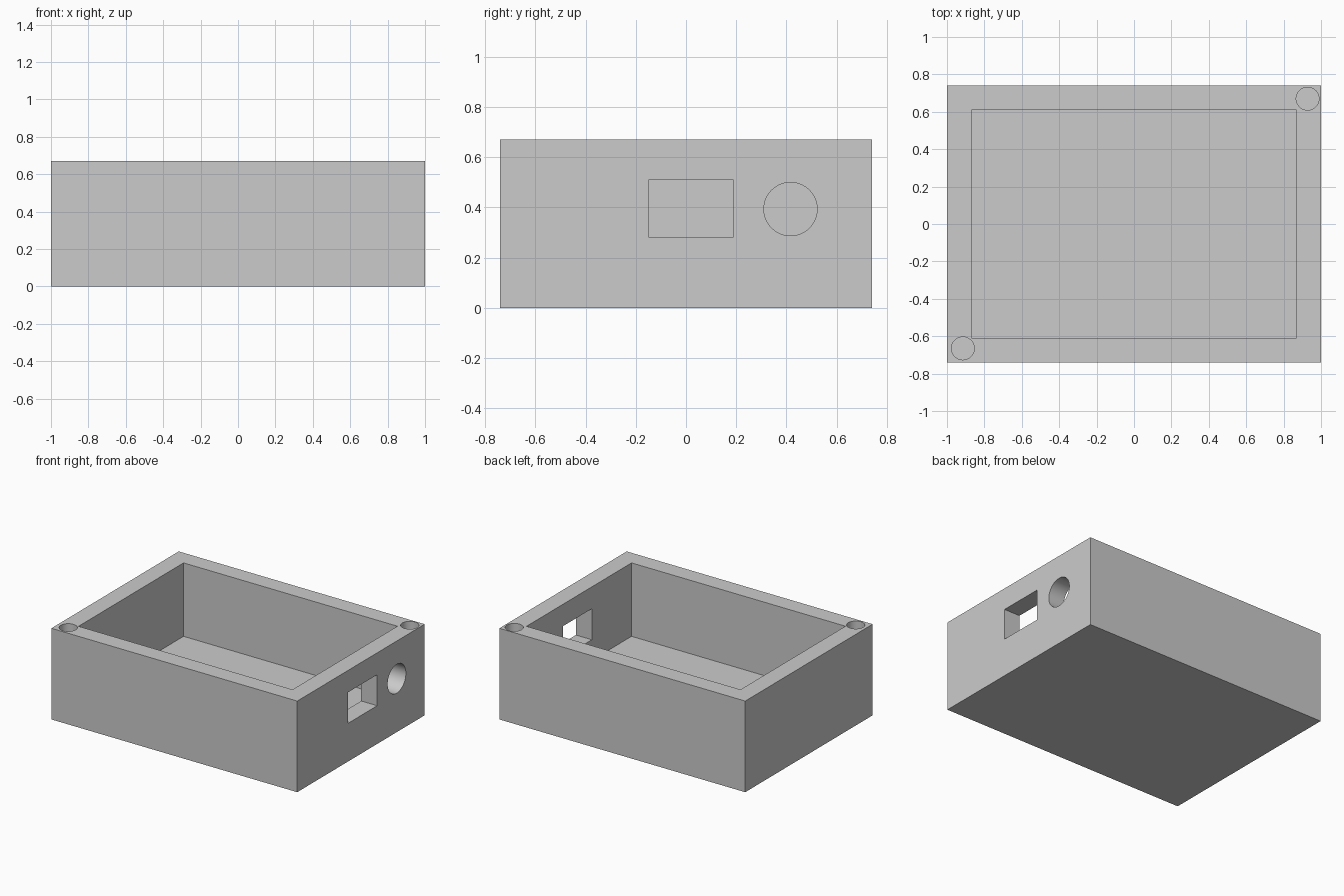
import bpy
import math

if "Cube" in bpy.data.objects:
    bpy.data.objects.remove(bpy.data.objects["Cube"], do_unlink=True)

LENGTH, DEPTH, HEIGHT = 2.0, 1.48, 0.67
WALL = 0.13

# Single plain grey
grey = bpy.data.materials.new("plain grey")
grey.use_nodes = True
colour = (0.6, 0.6, 0.6, 1)
grey.diffuse_color = colour
grey.node_tree.nodes["Principled BSDF"].inputs["Base Color"].default_value = colour


def box(name, centre, size):
    bpy.ops.mesh.primitive_cube_add(size=1, location=centre)
    ob = bpy.context.object
    ob.name = name
    ob.scale = size
    bpy.ops.object.transform_apply(location=False, rotation=False, scale=True)
    ob.data.materials.append(grey)
    return ob


def cylinder(name, centre, radius, length, tilt=0):
    bpy.ops.mesh.primitive_cylinder_add(vertices=64, radius=radius, depth=length,
                                        location=centre, rotation=(0, tilt, 0))
    ob = bpy.context.object
    ob.name = name
    ob.data.materials.append(grey)
    return ob


# Solid block for the enclosure
case = box("enclosure", (0, 0, HEIGHT / 2), (LENGTH, DEPTH, HEIGHT))

# Open cavity, leaving equal walls and floor
cutters = [box("cavity_cutter", (0, 0, WALL + HEIGHT / 2),
               (LENGTH - 2 * WALL, DEPTH - 2 * WALL, HEIGHT))]

# Rectangular and round ports through the left wall
wall_x = LENGTH / 2 - WALL / 2
cutters.append(box("rectangular_port_cutter", (wall_x, 0.02, 0.395), (0.3, 0.338, 0.228)))
cutters.append(cylinder("round_port_cutter", (wall_x, 0.416, 0.393), 0.106, 0.3, math.pi / 2))

# Blind screw holes in two opposite rim corners
for name, x, y in (("back", 0.928, 0.67), ("front", -0.915, -0.665)):
    cutters.append(cylinder(name + "_screw_hole_cutter", (x, y, HEIGHT), 0.061, 0.8))

# Cut everything out of the block
bpy.context.view_layer.objects.active = case
for cutter in cutters:
    mod = case.modifiers.new(cutter.name, "BOOLEAN")
    mod.operation = "DIFFERENCE"
    mod.solver = "EXACT"
    mod.object = cutter
    bpy.ops.object.modifier_apply(modifier=mod.name)
    bpy.data.objects.remove(cutter, do_unlink=True)

# Smooth the round holes, keep the edges sharp
bpy.ops.object.select_all(action="DESELECT")
case.select_set(True)
bpy.ops.object.shade_smooth_by_angle(angle=math.radians(30))
